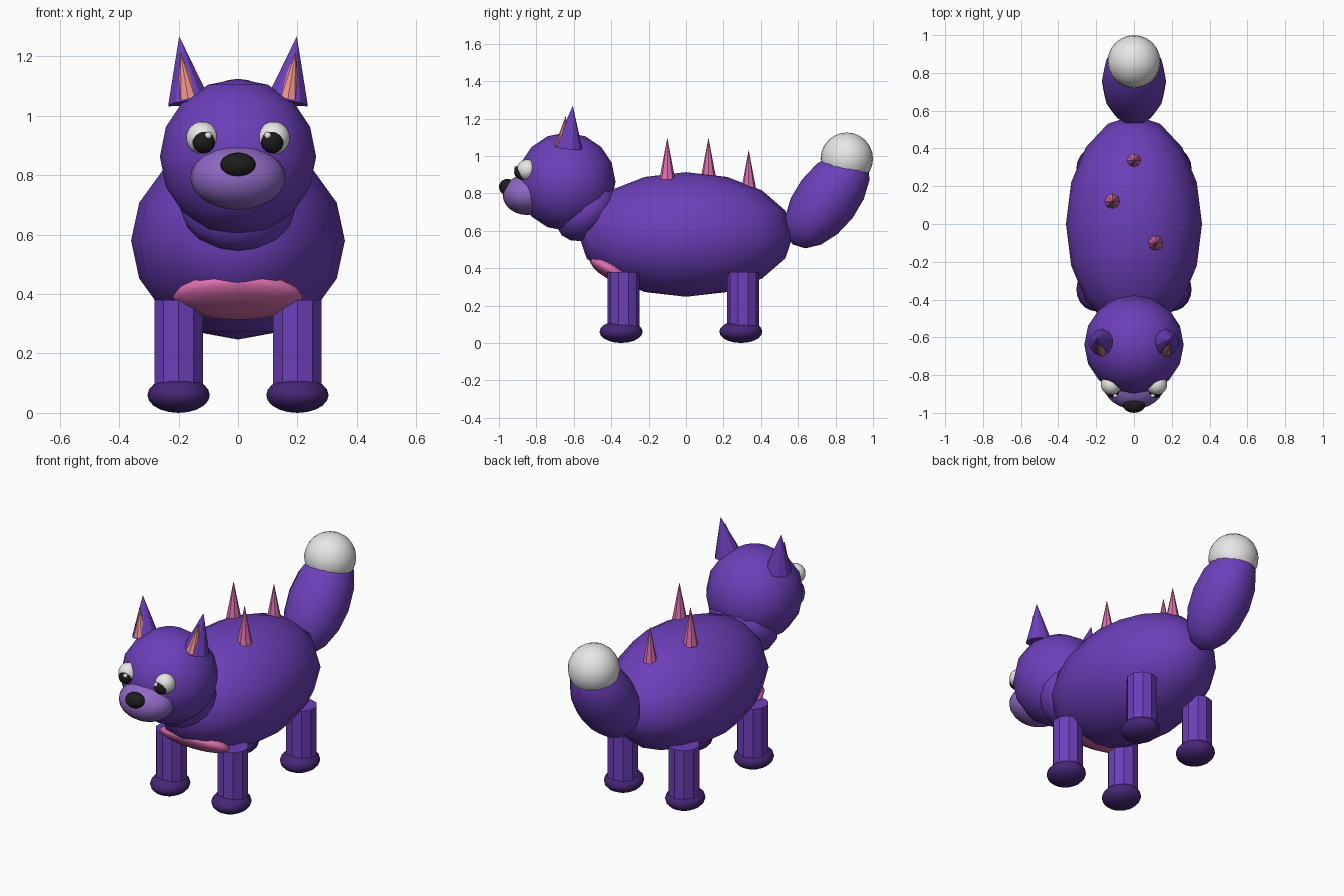
import bpy
import bmesh
from math import radians
from mathutils import Vector, Matrix

cube = bpy.data.objects.get("Cube")
if cube:
    bpy.data.objects.remove(cube, do_unlink=True)


def material(name, rgb):
    m = bpy.data.materials.new(name)
    m.use_nodes = True
    m.diffuse_color = (*rgb, 1)
    m.node_tree.nodes["Principled BSDF"].inputs["Base Color"].default_value = (*rgb, 1)
    return m


PURPLE = material("purple fur", (0.15, 0.05, 0.49))
DARK = material("dark purple", (0.06, 0.02, 0.18))
LILAC = material("lilac", (0.27, 0.14, 0.55))
PINK = material("pink", (0.72, 0.16, 0.43))
SALMON = material("salmon", (0.80, 0.27, 0.25))
WHITE = material("white", (0.80, 0.80, 0.80))
BLACK = material("black", (0.012, 0.012, 0.012))


def add_object(name, bm, mat, smooth):
    mesh = bpy.data.meshes.new(name)
    for f in bm.faces:
        f.smooth = smooth
    bm.to_mesh(mesh)
    bm.free()
    mesh.materials.append(mat)
    obj = bpy.data.objects.new(name, mesh)
    bpy.context.collection.objects.link(obj)
    return obj


def ellipsoid(name, centre, radii, mat, tilt=0, segments=16):
    """Smooth ball, scaled and then tilted about the x axis."""
    bm = bmesh.new()
    bmesh.ops.create_uvsphere(bm, u_segments=segments, v_segments=segments // 2, radius=1)
    bm.transform(Matrix.Translation(centre) @ Matrix.Rotation(radians(tilt), 4, "X")
                 @ Matrix.Diagonal((*radii, 1)))
    return add_object(name, bm, mat, True)


def cone(name, base, tip, r1, r2, mat, sides=10, smooth=False):
    """Cone or cylinder running from base to tip."""
    base, tip = Vector(base), Vector(tip)
    axis = tip - base
    bm = bmesh.new()
    bmesh.ops.create_cone(bm, cap_ends=True, segments=sides, radius1=r1, radius2=r2,
                          depth=axis.length)
    turn = Vector((0, 0, 1)).rotation_difference(axis).to_matrix().to_4x4()
    bm.transform(Matrix.Translation((base + tip) / 2) @ turn)
    return add_object(name, bm, mat, smooth)


# Body, neck and chest patch
ellipsoid("body", (0, 0, 0.58), (0.36, 0.575, 0.333), PURPLE)
ellipsoid("neck", (0, -0.53, 0.71), (0.2, 0.19, 0.14), PURPLE, tilt=45)
ellipsoid("chest_patch", (0, -0.40, 0.39), (0.22, 0.13, 0.05), PINK, tilt=-30)

# Head, snout and nose
ellipsoid("head", (0, -0.64, 0.862), (0.263, 0.263, 0.263), PURPLE)
ellipsoid("snout", (0, -0.85, 0.792), (0.16, 0.13, 0.108), LILAC, segments=24)
ellipsoid("nose", (0, -0.955, 0.834), (0.06, 0.045, 0.043), BLACK, segments=20)

# Tail with a white tip
ellipsoid("tail", (0, 0.755, 0.77), (0.17, 0.17, 0.305), PURPLE, tilt=-37)
ellipsoid("tail_tip", (0, 0.86, 0.985), (0.14, 0.14, 0.14), WHITE, segments=24)

# Mirrored parts: eyes, ears, legs and paws
for side, s in (("left", 1), ("right", -1)):
    ellipsoid(f"{side}_eye", (s * 0.12, -0.85, 0.926), (0.055,) * 3, WHITE, segments=24)
    ellipsoid(f"{side}_pupil", (s * 0.116, -0.88, 0.913), (0.039,) * 3, BLACK, segments=20)
    ellipsoid(f"{side}_eye_glint", (s * 0.1, -0.908, 0.934), (0.012,) * 3, WHITE, segments=12)
    cone(f"{side}_ear", (s * 0.165, -0.628, 1.045), (s * 0.198, -0.605, 1.268),
         0.074, 0, PURPLE)
    cone(f"{side}_inner_ear", (s * 0.168, -0.66, 1.055), (s * 0.194, -0.643, 1.215),
         0.04, 0, SALMON)
    for end, y in (("front", -0.335), ("hind", 0.305)):
        cone(f"{side}_{end}_leg", (s * 0.2, y, 0.06), (s * 0.2, y, 0.38),
             0.086, 0.086, PURPLE)
        ellipsoid(f"{side}_{end}_paw", (s * 0.2, y - 0.012, 0.06),
                  (0.105, 0.115, 0.06), DARK, segments=20)

# Back spikes
for i, (x, y, z) in enumerate(((0.113, -0.1, 0.875), (-0.113, 0.12, 0.875), (0, 0.335, 0.81))):
    cone(f"back_spike_{i + 1}", (x, y, z), (x, y, z + 0.223), 0.042, 0, PINK, sides=8)
